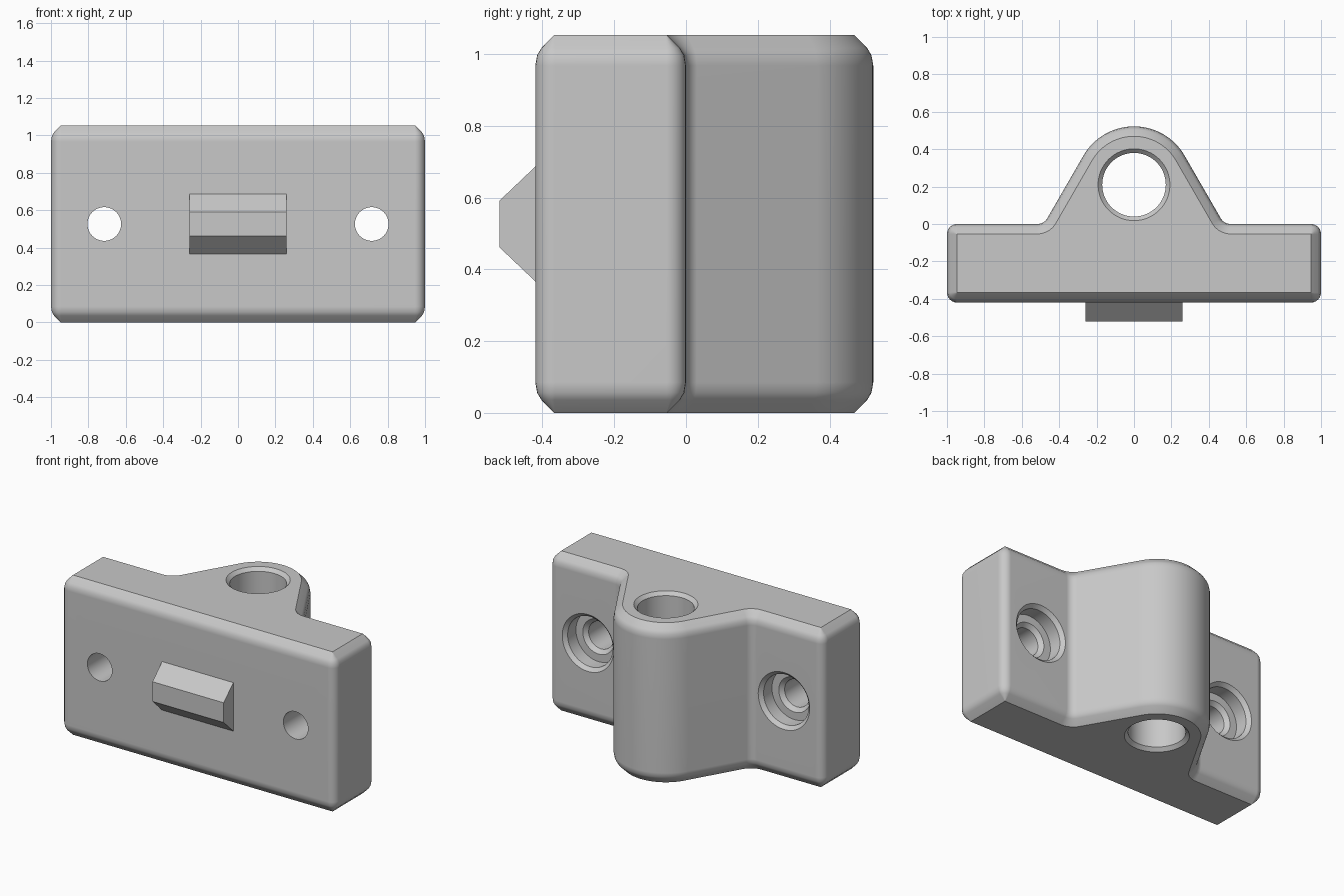
import bpy, bmesh
from math import sin, cos, tan, radians, pi, sqrt
from mathutils import Matrix, Vector

cube = bpy.data.objects.get("Cube")
if cube:
    bpy.data.objects.remove(cube, do_unlink=True)

grey = bpy.data.materials.new("light_grey")
grey.use_nodes = True
colour = (0.58, 0.58, 0.58, 1)
grey.diffuse_color = colour
grey.node_tree.nodes["Principled BSDF"].inputs["Base Color"].default_value = colour

HEIGHT, FRONT, CHAMFER = 1.053, -0.42, 0.053
BOSS_Y, BOSS_R = 0.21, 0.312
CORNER, FILLET = 0.054, 0.06
SCREW_X = 0.715


def make_object(name, bm):
    bmesh.ops.remove_doubles(bm, verts=bm.verts, dist=0.0002)
    bmesh.ops.recalc_face_normals(bm, faces=bm.faces)
    mesh = bpy.data.meshes.new(name)
    bm.to_mesh(mesh)
    bm.free()
    mesh.materials.append(grey)
    obj = bpy.data.objects.new(name, mesh)
    bpy.context.collection.objects.link(obj)
    return obj


def activate(obj):
    bpy.ops.object.select_all(action='DESELECT')
    obj.select_set(True)
    bpy.context.view_layer.objects.active = obj


def arc(cx, cy, r, start, end, steps):
    angles = [radians(start + (end - start) * i / steps) for i in range(steps + 1)]
    return [(cx + r * cos(a), cy + r * sin(a)) for a in angles]


def outline(inset):
    """Plan of plate and boss, shrunk evenly by the inset."""
    foot = BOSS_R * cos(pi / 6) + (BOSS_Y + BOSS_R / 2) / sqrt(3)
    fillet_x = foot + FILLET * tan(pi / 6)
    edge = 1 - CORNER
    r = CORNER - inset
    half = arc(edge, FRONT + CORNER, r, -90, 0, 6)
    half += arc(edge, -CORNER, r, 0, 90, 6)
    half += arc(fillet_x, FILLET, FILLET + inset, 270, 210, 8)
    half += arc(0, BOSS_Y, BOSS_R - inset, 30, 90, 16)
    return half + [(-x, y) for x, y in reversed(half[:-1])]


def bridge(bm, rings):
    for a, b in zip(rings, rings[1:]):
        for i in range(len(a)):
            j = (i + 1) % len(a)
            bm.faces.new((a[i], a[j], b[j], b[i]))
    bm.faces.new(rings[0])
    bm.faces.new(rings[-1])


def lathe(bm, profile, matrix, sides=64):
    """Closed turned solid from (radius, height) steps."""
    rings = [[bm.verts.new(matrix @ Vector((x, y, h)))
              for x, y in arc(0, 0, r, 0, 360, sides)[:-1]] for r, h in profile]
    bridge(bm, rings)


# Bracket body: stacked outlines with softened chamfers at both ends
ease = [(0, CHAMFER), (0.036, 0.017), (0.056, 0.005), (0.085, 0)]
levels = ease + [(HEIGHT - z, d) for z, d in reversed(ease)]
bm = bmesh.new()
bridge(bm, [[bm.verts.new((x, y, z)) for x, y in outline(d)] for z, d in levels])
body = make_object("bracket_body", bm)

# Cutter: pin bore with chamfered mouths, plus two stepped screw holes
bm = bmesh.new()
bore = [(0.192, -0.1), (0.192, 0), (0.17, 0.022)]
bore += [(r, HEIGHT - h) for r, h in reversed(bore)]
lathe(bm, bore, Matrix.Translation((0, BOSS_Y, 0)))
screw = [(0.188, -0.1), (0.188, 0), (0.165, 0.023), (0.165, 0.11),
         (0.115, 0.11), (0.09, 0.135), (0.09, 0.6)]
for side in (-1, 1):
    lathe(bm, screw, Matrix.Translation((side * SCREW_X, 0, HEIGHT / 2))
          @ Matrix.Rotation(pi / 2, 4, 'X'))
cutter = make_object("hole_cutter", bm)
cutter.hide_render = True

cut = body.modifiers.new("holes", 'BOOLEAN')
cut.operation = 'DIFFERENCE'
cut.solver = 'EXACT'
cut.object = cutter
activate(body)
bpy.ops.object.modifier_apply(modifier=cut.name)
bpy.data.objects.remove(cutter, do_unlink=True)
bpy.ops.object.shade_smooth_by_angle(angle=radians(30))
flat = body.modifiers.new("flat_faces", 'WEIGHTED_NORMAL')
flat.keep_sharp = True

# Wedge-shaped locating key on the front
bm = bmesh.new()
rings = []
for x in (-0.26, 0.26):
    rings.append([bm.verts.new((x, y, HEIGHT / 2 + z)) for y, z in
                  ((FRONT + 0.01, 0.16), (FRONT, 0.16), (-0.52, 0.065),
                   (-0.52, -0.065), (FRONT, -0.16), (FRONT + 0.01, -0.16))])
bridge(bm, rings)
make_object("locating_key", bm)
